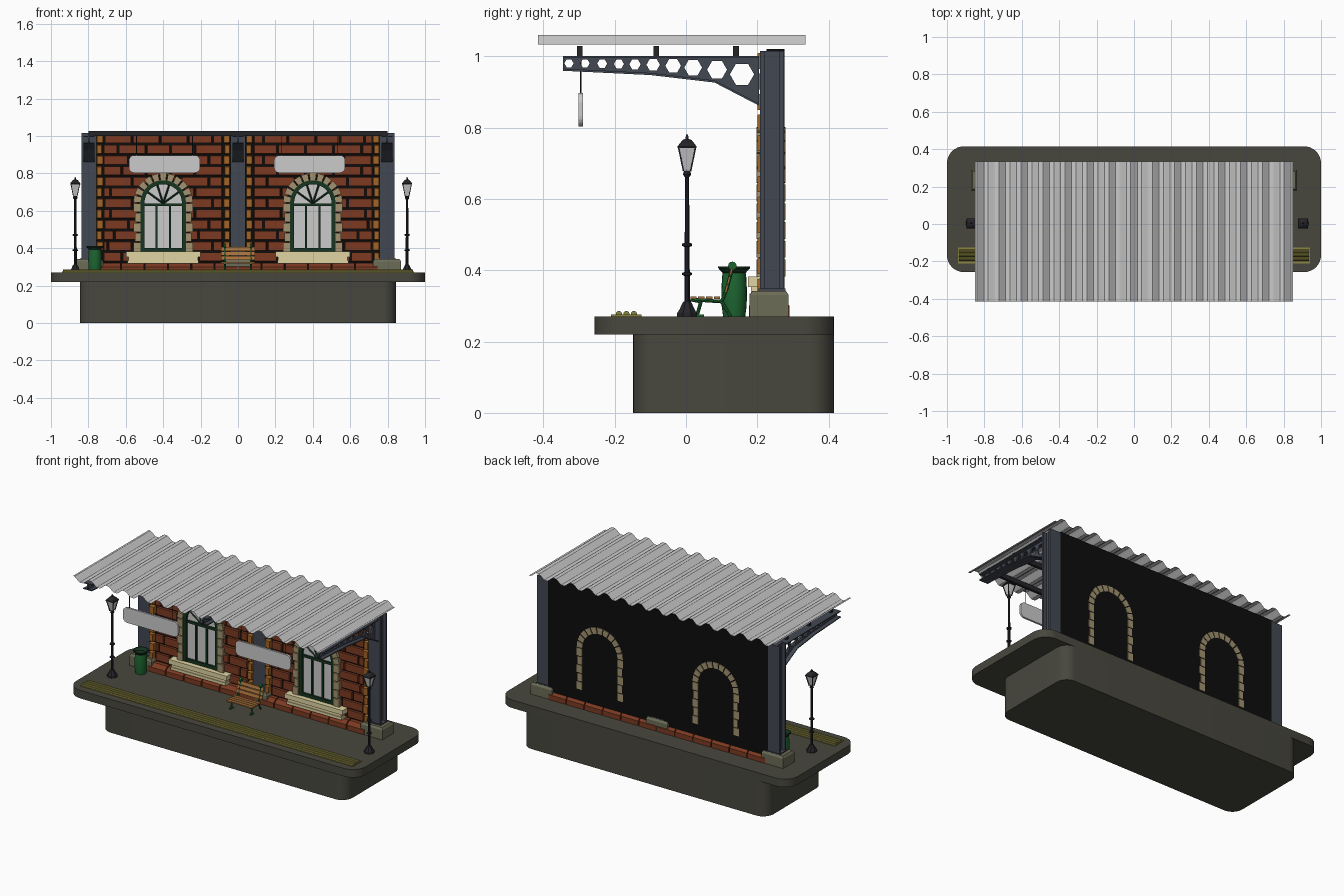
import bpy, bmesh, random
from math import pi, sin, cos
from mathutils import Vector, Matrix

if "Cube" in bpy.data.objects:
    bpy.data.objects.remove(bpy.data.objects["Cube"])

random.seed(4)
C = {'stone': (.065, .063, .048), 'brick': (.2, .042, .016), 'mortar': (.004, .004, .004),
     'orange': (.36, .13, .02), 'steel': (.055, .065, .085), 'plinth': (.15, .15, .095),
     'arch': (.36, .29, .16), 'cream': (.75, .66, .36), 'frame': (.008, .035, .014),
     'iron': (.018, .018, .022), 'green': (.012, .13, .03), 'yellow': (.25, .23, .05),
     'wood': (.4, .17, .045)}
M = {}
for k, c in C.items():
    M[k] = bpy.data.materials.new(k)
    M[k].diffuse_color = (*c, 1)


def make(name, bm, mat=None, smooth=False):
    me = bpy.data.meshes.new(name)
    bmesh.ops.recalc_face_normals(bm, faces=bm.faces)
    bm.to_mesh(me)
    bm.free()
    if mat:
        me.materials.append(M[mat])
    if smooth:
        me.shade_smooth()
        me.set_sharp_from_angle(angle=.6)
    ob = bpy.data.objects.new(name, me)
    bpy.context.collection.objects.link(ob)
    return ob


def prism(bm, pts, a, b, axis, inset=0):
    """Extrude a 2D outline along an axis; inset shrinks the far end."""
    put = {'x': lambda p, q, t: (t, p, q), 'y': lambda p, q, t: (p, t, q), 'z': lambda p, q, t: (p, q, t)}[axis]
    mp, mq = sum(p[0] for p in pts) / len(pts), sum(p[1] for p in pts) / len(pts)
    sg = lambda v: (v > 1e-6) - (v < -1e-6)
    lo = [bm.verts.new(put(p, q, a)) for p, q in pts]
    hi = [bm.verts.new(put(p - inset * sg(p - mp), q - inset * sg(q - mq), b)) for p, q in pts]
    n = len(pts)
    bm.faces.new(lo)
    bm.faces.new(hi)
    for i in range(n):
        bm.faces.new((lo[i], lo[(i + 1) % n], hi[(i + 1) % n], hi[i]))


def box(bm, x0, x1, y0, y1, z0, z1, inset=0):
    prism(bm, [(x0, y0), (x1, y0), (x1, y1), (x0, y1)], z0, z1, 'z', inset)


def bar(bm, p, q, r, n=6):
    p, q = Vector(p), Vector(q)
    m = Matrix.Translation((p + q) / 2) @ (q - p).to_track_quat('Z', 'Y').to_matrix().to_4x4()
    bmesh.ops.create_cone(bm, cap_ends=True, segments=n, radius1=r, radius2=r, depth=(q - p).length, matrix=m)


def lathe(bm, prof, n, x, y, rot=0):
    rings = [[bm.verts.new((x + r * cos(rot + 2 * pi * i / n), y + r * sin(rot + 2 * pi * i / n), z))
              for i in range(n)] for r, z in prof]
    for a, b in zip(rings, rings[1:]):
        for i in range(n):
            bm.faces.new((a[i], a[(i + 1) % n], b[(i + 1) % n], b[i]))
    bm.faces.new(rings[0])
    bm.faces.new(rings[-1])


def rounded(x0, x1, y0, y1, r, n=8):
    return [(cx + r * cos(a + i * pi / 2 / n), cy + r * sin(a + i * pi / 2 / n))
            for cx, cy, a in ((x1 - r, y1 - r, 0), (x0 + r, y1 - r, pi / 2), (x0 + r, y0 + r, pi), (x1 - r, y0 + r, 1.5 * pi))
            for i in range(n + 1)]


def arch(cx, r, z0, zs=.642, n=20):
    return [(cx + r, z0)] + [(cx + r * cos(pi * i / n), zs + r * sin(pi * i / n)) for i in range(n + 1)] + [(cx - r, z0)]


# Platform
bm = bmesh.new()
prism(bm, rounded(-.845, .845, -.148, .415, .07), 0, .22, 'z')
make('platform_base', bm, 'stone', True)
bm = bmesh.new()
prism(bm, rounded(-1, 1, -.257, .415, .09), .22, .27, 'z')
make('platform_slab', bm, 'stone', True)

# Ribbed warning strip
bm = bmesh.new()
box(bm, -.94, .94, -.21, -.125, .27, .276)
for y in (-.188, -.167, -.146):
    bar(bm, (-.935, y, .277), (.935, y, .277), .009, 10)
make('warning_strip', bm, 'yellow', True)

# Wall backing
bm = bmesh.new()
box(bm, -.76, .76, .225, .276, .27, 1.02)
make('wall_backing', bm, 'mortar')

# Brickwork in running bond, cut around the window arches
bm, cut, edge = bmesh.new(), bmesh.new(), bmesh.new()
rows, h = 12, .69 / 12
for s in (-1, 1):
    for r in range(rows):
        z = .325 + r * h
        x = .085 - (.075 if r % 2 else 0)
        while x < .715:
            w = random.choice((.13, .15, .15))
            a, b = max(x, .085), min(x + w - .008, .718)
            if b - a > .015:
                prism(bm, [(s * a, z + .004), (s * b, z + .004), (s * b, z + h - .004), (s * a, z + h - .004)],
                      .235, .209 + random.uniform(0, .005), 'y', .002)
            x += w
        # Orange edge bricks with alternating widths
        d = .006 if r % 2 else 0
        for a, b in ((.042, .074 + d), (.725 - d, .757)):
            prism(edge, [(s * a, z + .003), (s * b, z + .003), (s * b, z + h - .003), (s * a, z + h - .003)],
                  .235, .2, 'y', .004)
    prism(cut, arch(s * .4, .14, .3), .1, .3, 'y')
wall = make('wall_bricks', bm, 'brick')
cutter = make('window_cutter', cut)
cutter.hide_render = True
mod = wall.modifiers.new('openings', 'BOOLEAN')
mod.object, mod.solver = cutter, 'EXACT'
me = bpy.data.meshes.new_from_object(wall.evaluated_get(bpy.context.evaluated_depsgraph_get()))
wall.modifiers.clear()
wall.data = me
bpy.data.objects.remove(cutter)
make('edge_bricks', edge, 'orange')

# Brick plinth course on both sides
bm = bmesh.new()
for i in range(12):
    x = -.75 + i * .125
    prism(bm, [(.176, .27), (.29, .27), (.29, .3), (.27, .32), (.2, .32), (.176, .3)], x + .003, x + .122, 'x')
make('plinth_bricks', bm, 'brick')

# Windows
stones, sill, frame, glass = (bmesh.new() for _ in range(4))
for cx in (-.4, .4):
    ro, ri, zs = .16, .122, .642
    for i in range(11):
        a, b = pi * i / 11 + .025, pi * (i + 1) / 11 - .025
        prism(stones, [(cx + r * cos(t), zs + r * sin(t)) for r, t in ((ri, a), (ro, a), (ro, b), (ri, b))],
              .279, .197, 'y')
    for s in (-1, 1):
        for i in range(5):
            z = .38 + i * .0524
            o = ro - (.008 if i % 2 else 0)
            prism(stones, [(cx + s * ri, z + .003), (cx + s * o, z + .003), (cx + s * o, z + .05), (cx + s * ri, z + .05)],
                  .279, .197, 'y')
    box(sill, cx - .2, cx + .2, .174, .23, .353, .382)
    box(sill, cx - .185, cx + .185, .182, .23, .335, .353)
    box(sill, cx - .19, cx + .19, .178, .23, .318, .335)
    prism(glass, arch(cx, .12, .385), .217, .224, 'y')
    # Frame ring
    for r0, r1, y in ((.1, .125, .203),):
        A, B = arch(cx, r0, .382), arch(cx, r1, .382)
        for i in range(len(A) - 1):
            prism(frame, [A[i], B[i], B[i + 1], A[i + 1]], y, .225, 'y')
    box(frame, cx - .1, cx + .1, .205, .22, .382, .402)
    box(frame, cx - .1, cx + .1, .207, .22, .625, .64)
    for d in (-.036, .036):
        box(frame, cx + d - .005, cx + d + .005, .208, .22, .4, .63)
    for i in range(1, 5):
        t = pi * i / 5
        bar(frame, (cx, .213, .64), (cx + .105 * cos(t), .213, .64 + .105 * sin(t)), .005, 4)
make('window_arch_stones', stones, 'arch')
make('window_sills', sill, 'cream')
make('window_frames', frame, 'frame')
make('window_glass', glass)

# Columns, pedestals and cantilever brackets
ped, col, flange = bmesh.new(), bmesh.new(), bmesh.new()
outline = [(-.345, 1), (-.345, .962), (-.1, .95), (.08, .929), (.205, .864), (.205, 1)]
holes = [(-.328, .98, .013), (-.283, .98, .013), (-.235, .979, .014), (-.188, .978, .014), (-.143, .977, .016),
         (-.092, .976, .019), (-.036, .973, .022), (.02, .968, .025), (.087, .962, .028), (.157, .949, .034)]
for k, x in enumerate((-.797, 0, .797)):
    box(ped, x - .075, x + .075, .178, .288, .27, .33)
    box(ped, x - .075, x + .075, .178, .288, .33, .342, .008)
    for y in (.207, .262):
        box(col, x - .04, x + .04, y, y + .013, .34, 1.015)
    box(col, x - .02, x + .02, .21, .27, .34, 1.015)
    box(col, x - .045, x + .045, .203, .279, .34, .348)
    cu = bpy.data.curves.new('web', 'CURVE')
    cu.dimensions, cu.fill_mode, cu.extrude = '2D', 'BOTH', .005
    for pts in [outline] + [[(y + r * cos(i * pi / 3), z + r * sin(i * pi / 3)) for i in range(6)] for y, z, r in holes]:
        sp = cu.splines.new('POLY')
        sp.points.add(len(pts) - 1)
        for p, c in zip(sp.points, pts):
            p.co = (*c, 0, 1)
        sp.use_cyclic_u = True
    tmp = bpy.data.objects.new('web', cu)
    web = bpy.data.objects.new(f'bracket_web_{k}', bpy.data.meshes.new_from_object(tmp))
    web.data.materials.clear()
    web.data.materials.append(M['steel'])
    web.matrix_world = Matrix(((0, 0, 1, x), (1, 0, 0, 0), (0, 1, 0, 0), (0, 0, 0, 1)))
    bpy.context.collection.objects.link(web)
    bpy.data.objects.remove(tmp)
    box(flange, x - .03, x + .03, -.345, .205, .995, 1.001)
    for (y0, z0), (y1, z1) in zip(outline[1:4], outline[2:5]):
        prism(flange, [(y0, z0 - .003), (y1, z1 - .003), (y1, z1 + .003), (y0, z0 + .003)], x - .03, x + .03, 'x')
make('column_pedestals', ped, 'plinth')
make('columns', col, 'steel')
make('bracket_flanges', flange, 'steel')

# Purlins under the roof
bm = bmesh.new()
for y in (-.298, -.083, .14):
    box(bm, -.8, .8, y - .008, y + .008, 1, 1.028)
make('purlins', bm, 'iron')

# Corrugated roof sheet
bm = bmesh.new()
N, per = 14.5, 10
cnt = int(N * per)
rows = [[bm.verts.new((-.85 + 1.7 * i / cnt, y, 1.046 + .014 * max(-1, min(1, 1.35 * cos(2 * pi * i / per)))))
         for i in range(cnt + 1)] for y in (-.415, .335)]
for i in range(cnt):
    bm.faces.new((rows[0][i], rows[0][i + 1], rows[1][i + 1], rows[1][i]))
make('corrugated_roof', bm, None, True)

# Hanging signs
bm, rods = bmesh.new(), bmesh.new()
for x in (-.393, .383):
    prism(bm, rounded(x - .19, x + .19, .803, .897, .028, 5), -.301, -.289, 'y')
    for d in (-.15, .15):
        bar(rods, (x + d, -.295, .89), (x + d, -.295, 1.005), .002)
make('hanging_signs', bm)
make('sign_rods', rods, 'iron')

# Street lamps
post, lamp = bmesh.new(), bmesh.new()
for x in (-.87, .904):
    y, q = .003, pi / 4
    lathe(post, [(.03, .27), (.03, .28), (.024, .288), (.014, .308), (.011, .312)], 8, x, y, pi / 8)
    lathe(post, [(.008, .31), (.008, .384), (.015, .387), (.015, .392), (.008, .395), (.007, .465), (.015, .468),
                 (.015, .474), (.007, .477), (.006, .66), (.012, .668), (.009, .68)], 10, x, y)
    lathe(lamp, [(.014, .682), (.032, .742)], 4, x, y, q)
    lathe(post, [(.038, .742), (.038, .747), (.018, .765), (.006, .768), (.006, .774), (.001, .782)], 4, x, y, q)
    for i in range(4):
        c, s = cos(q + i * pi / 2), sin(q + i * pi / 2)
        bar(post, (x + .014 * c, y + .014 * s, .678), (x + .034 * c, y + .034 * s, .746), .003, 4)
make('lamp_posts', post, 'iron', True)
make('lamp_glass', lamp)

# Litter bin
bm, rim = bmesh.new(), bmesh.new()
lathe(bm, [(.031, .27), (.035, .3), (.036, .34), (.034, .38), (.032, .395), (.027, .395), (.027, .3)], 20, -.765, .135)
lathe(rim, [(.03, .39), (.045, .406), (.045, .411), (.04, .411), (.028, .396)], 20, -.765, .135)
make('litter_bin', bm, 'green', True)
make('bin_rim', rim, 'frame', True)

# Bench
iron, wood = bmesh.new(), bmesh.new()
path = [(.03, .27), (.042, .312), (.012, .318), (.1, .312), (.115, .35), (.13, .408)]
for x in (-.07, .07):
    for (a, b), (c, d) in list(zip(path, path[1:])) + [((.1, .312), (.125, .27))]:
        bar(iron, (x, a, b), (x, c, d), .005, 8)
    bar(iron, (x - .006, .13, .412), (x + .006, .13, .412), .012, 12)
    box(iron, x - .006, x + .006, .02, .05, .27, .276)
for i in range(4):
    y = .012 + i * .022
    box(wood, -.09, .09, y, y + .018, .319, .326)
for i in range(3):
    y, z = .108 + i * .0065, .338 + i * .024
    prism(wood, [(y, z), (y + .006, z), (y + .011, z + .02), (y + .005, z + .02)], -.09, .09, 'x')
make('bench_frame', iron, 'green', True)
make('bench_slats', wood, 'wood')

for m in bpy.data.materials:
    if m.users and not m.is_grease_pencil:
        m.use_nodes = True
        m.node_tree.nodes["Principled BSDF"].inputs["Base Color"].default_value = m.diffuse_color
